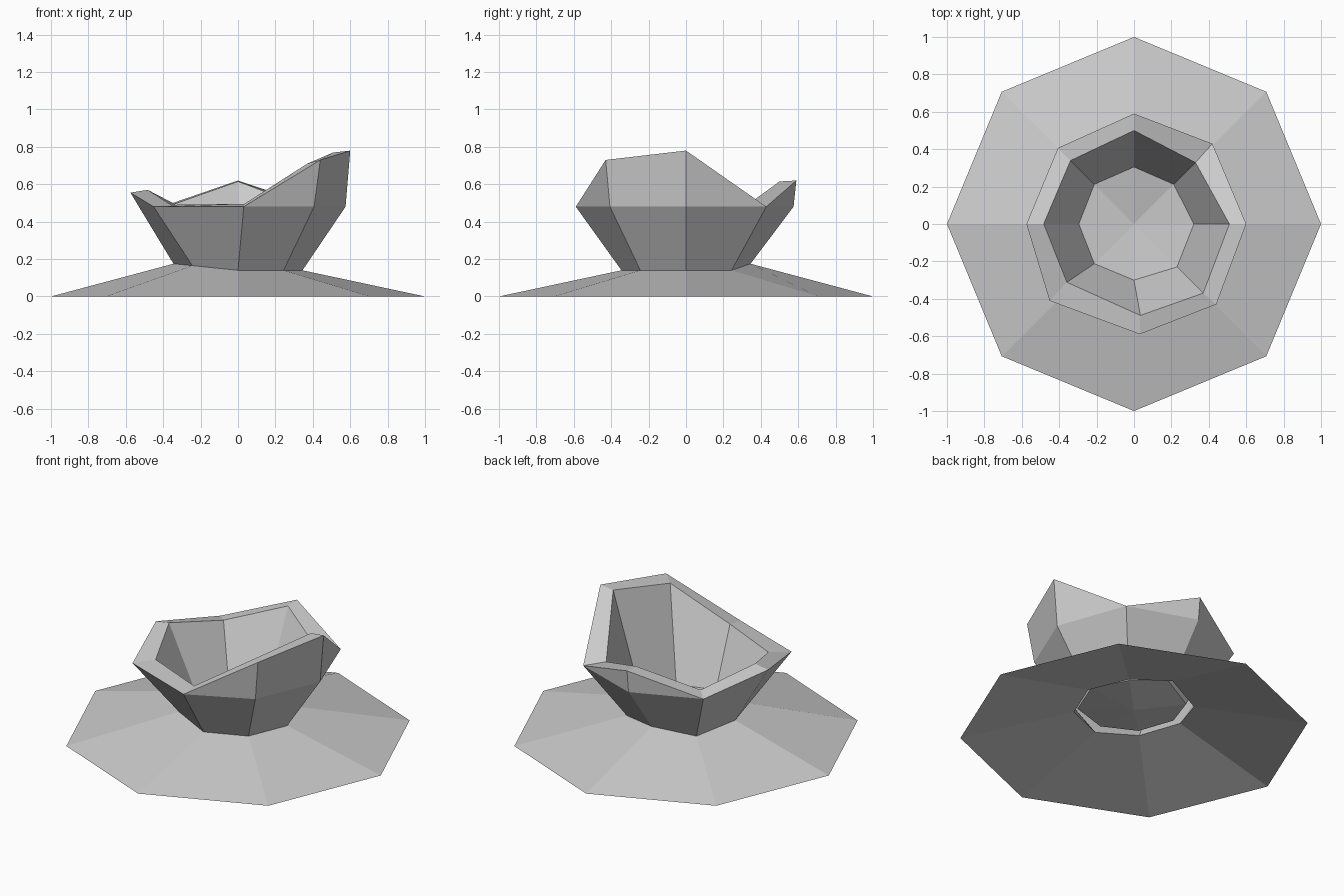
import bpy, bmesh
from math import sin, cos, radians

cube = bpy.data.objects.get("Cube")
if cube:
    bpy.data.objects.remove(cube, do_unlink=True)

SIDES = 8
stone = bpy.data.materials.new("pale_grey")
stone.use_nodes = True
GREY = (0.6, 0.6, 0.6, 1)
stone.diffuse_color = GREY
stone.node_tree.nodes["Principled BSDF"].inputs["Base Color"].default_value = GREY


def per_side(value):
    return value if isinstance(value, list) else [value] * SIDES


def ring(radius, height, turn=0):
    """Octagon of points, with radius, height and turn given once or per corner."""
    points = []
    for i, (r, z, t) in enumerate(zip(per_side(radius), per_side(height), per_side(turn))):
        a = radians(i * 360 / SIDES + t)
        points.append((r * cos(a), r * sin(a), z))
    return points


def loft(name, rings, centre=None):
    """Join successive rings with faces; optionally fan the last one to a centre."""
    bm = bmesh.new()
    loops = [[bm.verts.new(p) for p in points] for points in rings]
    for low, high in zip(loops, loops[1:]):
        for i in range(SIDES):
            j = (i + 1) % SIDES
            bm.faces.new((low[i], low[j], high[j], high[i]))
    if centre:
        tip = bm.verts.new(centre)
        for i in range(SIDES):
            bm.faces.new((loops[-1][i], loops[-1][(i + 1) % SIDES], tip))
    # corners without an upper lip collapse into the shoulder
    bmesh.ops.remove_doubles(bm, verts=bm.verts, dist=0.002)
    mesh = bpy.data.meshes.new(name)
    bm.to_mesh(mesh)
    bm.free()
    mesh.materials.append(stone)
    obj = bpy.data.objects.new(name, mesh)
    bpy.context.collection.objects.link(obj)
    return obj


# Corner order runs from +x towards +y
foot = ring(0.345, [0.14, 0.14, 0.175, 0.14, 0.175, 0.165, 0.14, 0.14])

# Outer rim, raised unevenly above the shoulder
turn = [0, 0.7, 0, 0, 0, -2.7, 3, 0.7]
rim_z = [0.78, 0.48, 0.62, 0.48, 0.555, 0.48, 0.48, 0.73]
rim = ring([0.6, 0.6, 0.59, 0.575, 0.575, 0.61, 0.59, 0.615], rim_z, turn)

# Shoulder meets the rim at its low corners
plain = ring([0.575, 0.575, 0.575, 0.575, 0.53, 0.575, 0.575, 0.575], 0.48)
shoulder = [r if r[2] < 0.5 else p for r, p in zip(rim, plain)]

# Inner lip and floor
lip = ring([0.51, 0.465, 0.5, 0.48, 0.483, 0.475, 0.49, 0.523],
           [0.77, 0.49, 0.615, 0.495, 0.57, 0.49, 0.495, 0.71],
           [0, 0, 0, 0, 0, -4, 4, 0])
floor = ring([0.32, 0.3, 0.305, 0.3, 0.295, 0.3, 0.3, 0.325],
             [0.16, 0.16, 0.195, 0.16, 0.175, 0.17, 0.16, 0.16])

loft("spreading_base", [ring(1, 0), foot])
loft("bowl", [foot, shoulder, rim, lip, floor], (0, 0, 0.135))
